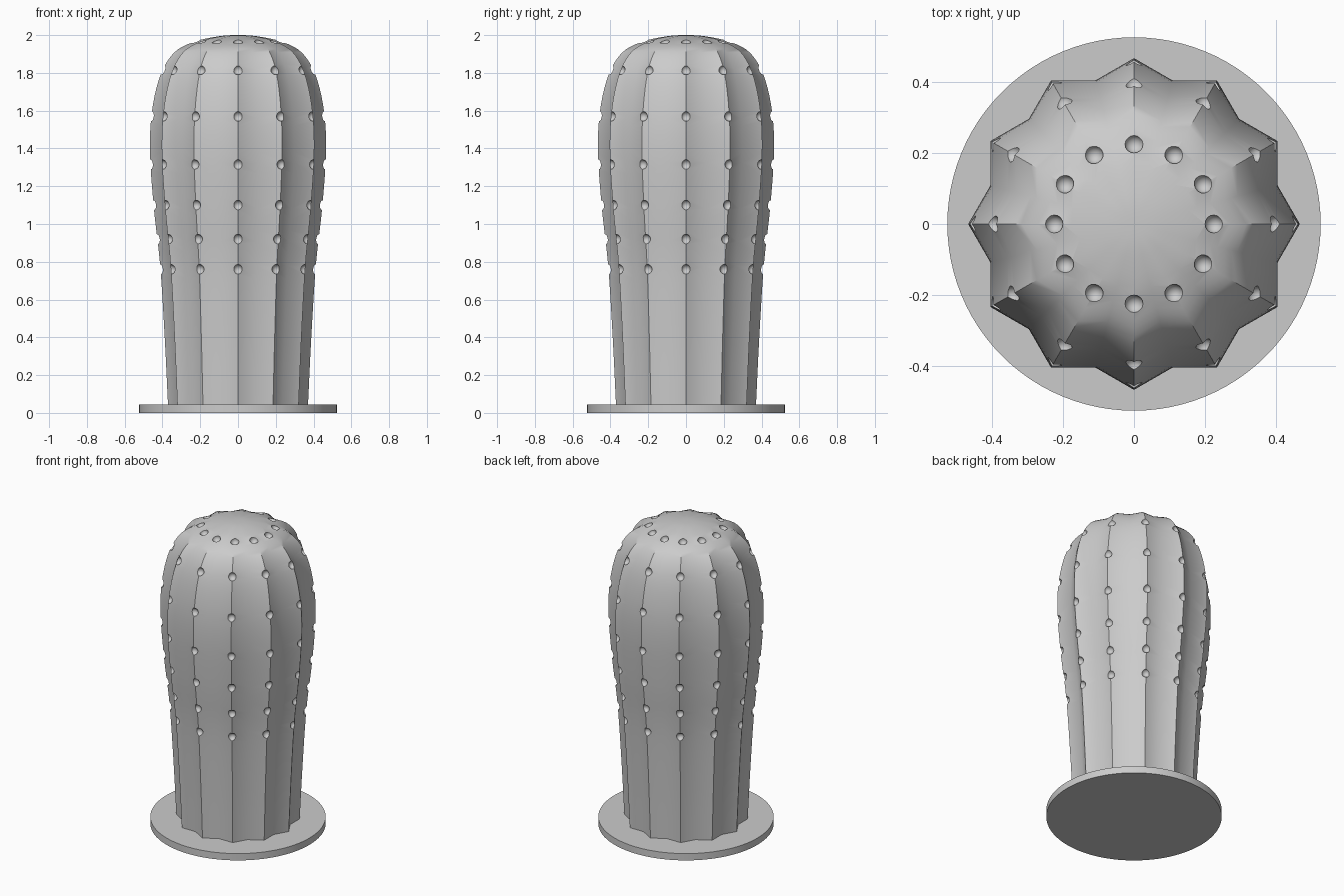
import bpy, bmesh
from math import sin, cos, pi, radians
from mathutils import Vector, Matrix

cube = bpy.data.objects.get("Cube")
if cube:
    bpy.data.objects.remove(cube, do_unlink=True)

RIBS = 12
VALLEY = 0.8966      # valley radius relative to the ridge radius
DENT = 0.026

grey = bpy.data.materials.new("plain_grey")
grey.use_nodes = True
grey.diffuse_color = (0.6, 0.6, 0.6, 1)
grey.node_tree.nodes["Principled BSDF"].inputs["Base Color"].default_value = (0.6, 0.6, 0.6, 1)


def make_object(name, bm):
    bmesh.ops.recalc_face_normals(bm, faces=bm.faces[:])
    mesh = bpy.data.meshes.new(name)
    bm.to_mesh(mesh)
    bm.free()
    mesh.materials.append(grey)
    obj = bpy.data.objects.new(name, mesh)
    bpy.context.collection.objects.link(obj)
    return obj


def smooth(obj, angle):
    bpy.ops.object.select_all(action='DESELECT')
    obj.select_set(True)
    bpy.context.view_layer.objects.active = obj
    bpy.ops.object.shade_smooth_by_angle(angle=radians(angle))


def spline(points, steps):
    """Catmull-Rom curve through the profile points."""
    p = [Vector(q) for q in points]
    p = [2 * p[0] - p[1]] + p + [Vector((-p[-2].x, p[-2].y))]
    out = []
    for a, b, c, d in zip(p, p[1:], p[2:], p[3:]):
        for i in range(steps):
            t = i / steps
            out.append(0.5 * (2 * b + (c - a) * t + (2 * a - 5 * b + 4 * c - d) * t**2
                              + (3 * b - a - 3 * c + d) * t**3))
    return out


# Ribbed body: a twelve-pointed star section swept up a rounded profile
ridge = spline([(0.37, 0.03), (0.388, 0.4), (0.412, 0.78), (0.445, 1.08), (0.466, 1.38),
                (0.455, 1.6), (0.41, 1.79), (0.335, 1.91), (0.225, 1.967),
                (0.1, 1.994), (0, 2.0)], 5)
bm = bmesh.new()
rings = []
for r, z in ridge:
    rings.append([bm.verts.new((r * k * cos(a), r * k * sin(a), z))
                  for i in range(2 * RIBS)
                  for k, a in [(VALLEY if i % 2 else 1, i * pi / RIBS)]])
top = bm.verts.new((0, 0, 2))
bm.faces.new(rings[0])
for low, high in zip(rings, rings[1:]):
    for i in range(2 * RIBS):
        j = (i + 1) % (2 * RIBS)
        bm.faces.new((low[i], low[j], high[j], high[i]))
for i in range(2 * RIBS):
    bm.faces.new((rings[-1][i], rings[-1][(i + 1) % (2 * RIBS)], top))
body = make_object("cactus_body", bm)

# Round dents along every ridge
bm = bmesh.new()
for z in (0.76, 0.92, 1.1, 1.315, 1.57, 1.815, 1.967):
    lo, hi = next((p, q) for p, q in zip(ridge, ridge[1:]) if p.y <= z <= q.y)
    r = lo.x + (hi.x - lo.x) * (z - lo.y) / (hi.y - lo.y)
    for i in range(RIBS):
        turn = Matrix.Rotation(i * 2 * pi / RIBS, 4, 'Z')
        bmesh.ops.create_uvsphere(bm, u_segments=16, v_segments=10, radius=DENT,
                                  matrix=turn @ Matrix.Translation((r, 0, z)))
cutter = make_object("dent_cutter", bm)
cutter.hide_render = True

cut = body.modifiers.new("dents", 'BOOLEAN')
cut.operation = 'DIFFERENCE'
cut.solver = 'EXACT'
cut.object = cutter
bpy.context.view_layer.objects.active = body
bpy.ops.object.modifier_apply(modifier=cut.name)
bpy.data.objects.remove(cutter, do_unlink=True)
smooth(body, 35)

# Flat round base
bm = bmesh.new()
bmesh.ops.create_cone(bm, cap_ends=True, segments=96, radius1=0.525, radius2=0.525,
                      depth=0.045, matrix=Matrix.Translation((0, 0, 0.0225)))
smooth(make_object("base_disc", bm), 35)
